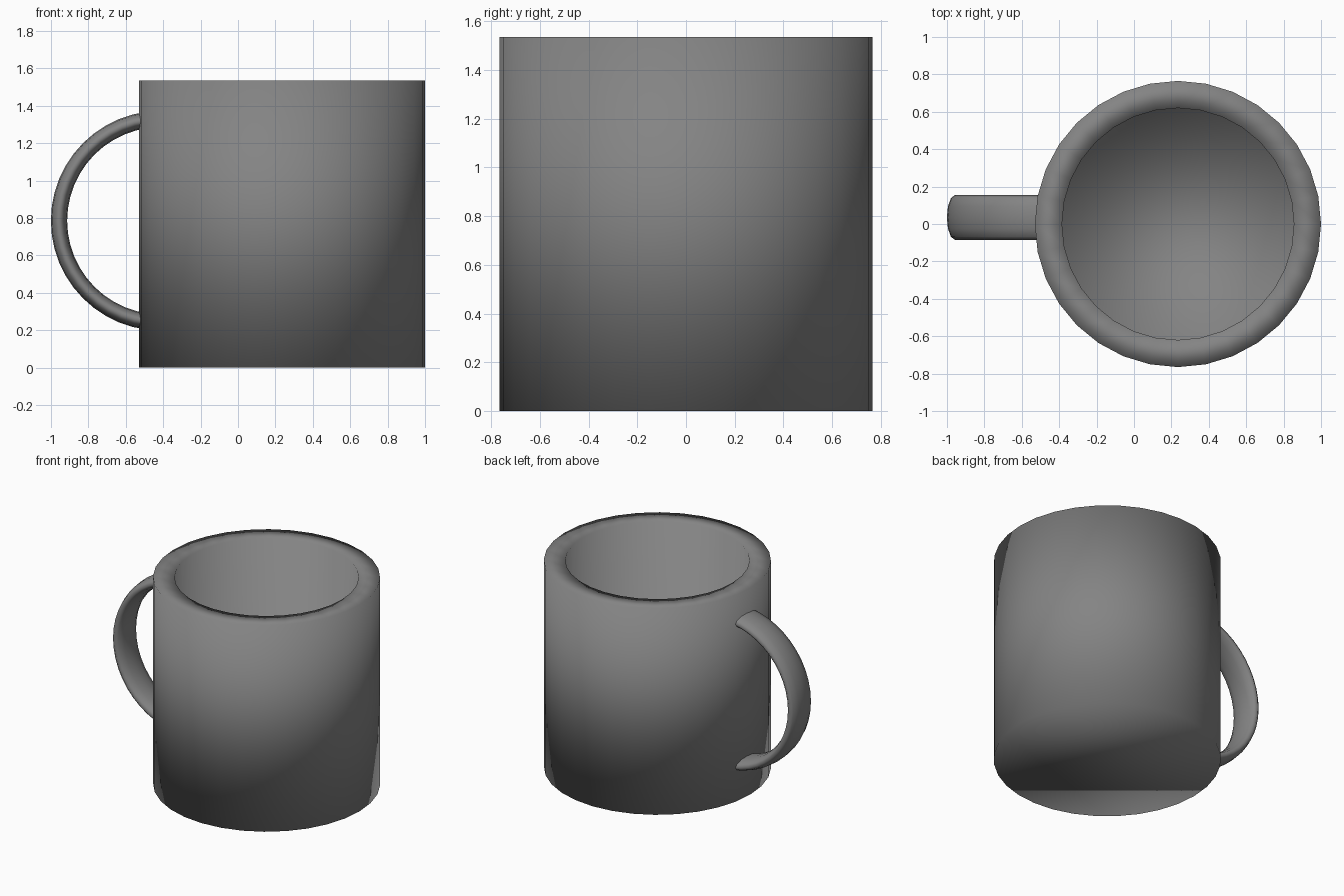
import bpy, bmesh, math

if "Cube" in bpy.data.objects:
    bpy.data.objects.remove(bpy.data.objects["Cube"])

grey = bpy.data.materials.new("mug grey")
grey.diffuse_color = (0.23, 0.23, 0.23, 1)
grey.use_nodes = True
grey.node_tree.nodes["Principled BSDF"].inputs["Base Color"].default_value = grey.diffuse_color


def finish(bm, name):
    """Turn a bmesh into a smooth shaded object."""
    bmesh.ops.recalc_face_normals(bm, faces=bm.faces)
    for f in bm.faces:
        f.smooth = True
    mesh = bpy.data.meshes.new(name)
    bm.to_mesh(mesh)
    bm.free()
    mesh.materials.append(grey)
    ob = bpy.data.objects.new(name, mesh)
    bpy.context.collection.objects.link(ob)
    return ob


def bridge(bm, a, b, closed=True):
    n = len(a)
    for i in range(n):
        j = (i + 1) % n
        bm.faces.new((a[i], a[j], b[j], b[i]))


# mug body: outer wall, flat rim, inner wall and floors
CX, SIDES = 0.235, 32
bm = bmesh.new()
rings = []
for r, z in [(0.765, 0), (0.765, 1.535), (0.62, 1.535), (0.62, 0.14)]:
    rings.append([bm.verts.new((CX + r * math.cos(math.tau * i / SIDES),
                                r * math.sin(math.tau * i / SIDES), z))
                  for i in range(SIDES)])
for a, b in zip(rings, rings[1:]):
    bridge(bm, a, b)
bm.faces.new(rings[0])
bm.faces.new(rings[-1])
finish(bm, "mug_body")

# handle: half ring with a wide elliptical section, ends buried in the wall
STEPS, SECTION = 24, 12
bm = bmesh.new()
rings = []
for s in range(STEPS + 1):
    t = math.pi / 2 + math.pi * s / STEPS
    ring = []
    for k in range(SECTION):
        p = math.tau * k / SECTION
        r = 0.544 + 0.0435 * math.cos(p)
        ring.append(bm.verts.new((-0.413 + r * math.cos(t),
                                  0.035 + 0.12 * math.sin(p),
                                  0.785 + r * math.sin(t))))
    rings.append(ring)
for a, b in zip(rings, rings[1:]):
    bridge(bm, a, b)
finish(bm, "handle")
